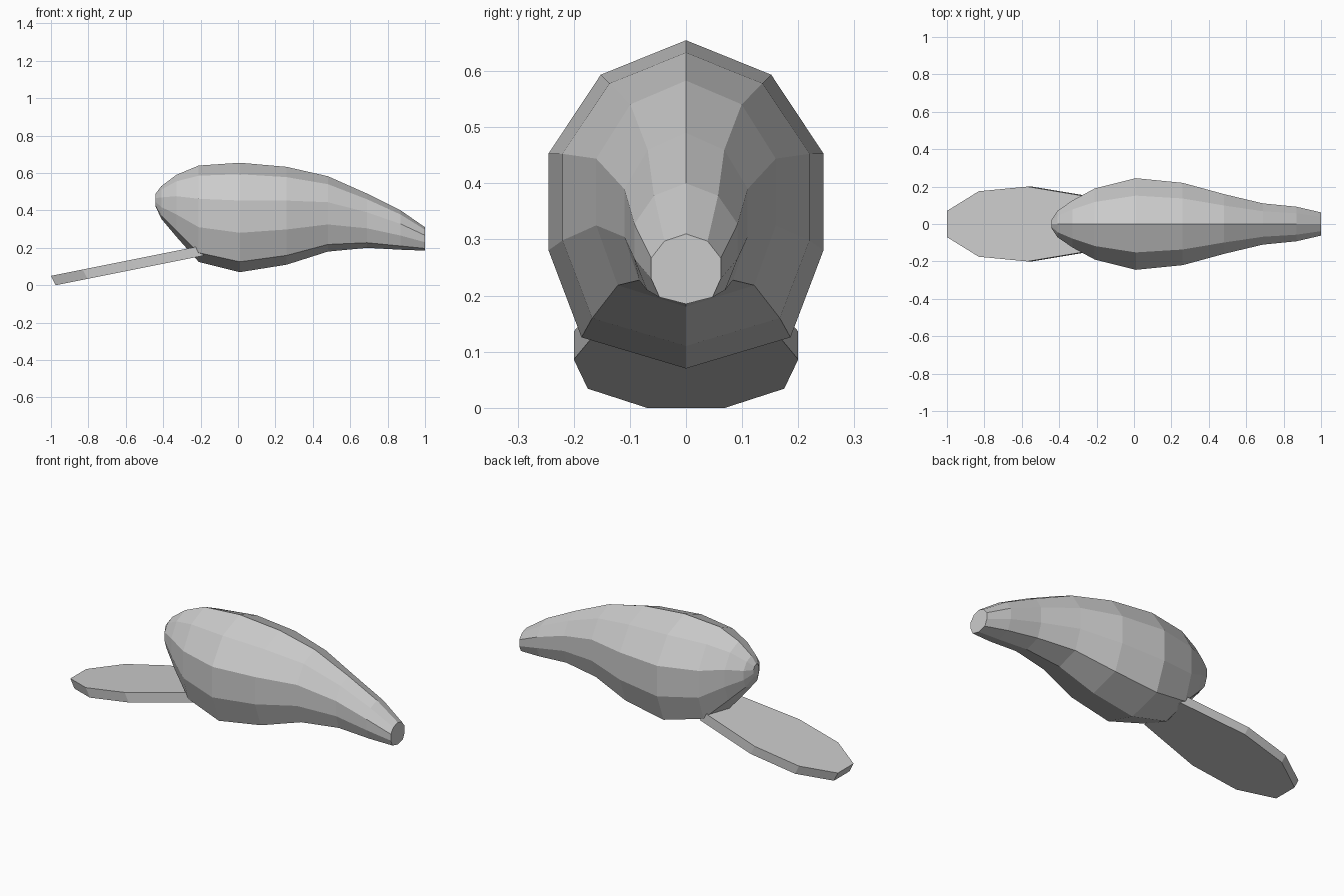
import bpy, bmesh

if "Cube" in bpy.data.objects:
    bpy.data.objects.remove(bpy.data.objects["Cube"])


def finish(bm, name):
    bmesh.ops.recalc_face_normals(bm, faces=bm.faces)
    mesh = bpy.data.meshes.new(name)
    bm.to_mesh(mesh)
    bm.free()
    obj = bpy.data.objects.new(name, mesh)
    bpy.context.collection.objects.link(obj)
    return obj


# Body: ten-sided rings lofted from rump to snout (x, bottom z, top z, half width)
stations = [
    (-0.44, 0.42, 0.49, 0.025),
    (-0.41, 0.355, 0.53, 0.07),
    (-0.33, 0.26, 0.59, 0.125),
    (-0.21, 0.125, 0.64, 0.19),
    (0.01, 0.07, 0.655, 0.245),
    (0.26, 0.11, 0.633, 0.22),
    (0.48, 0.18, 0.583, 0.16),
    (0.69, 0.20, 0.49, 0.11),
    (0.87, 0.19, 0.40, 0.092),
    (1.00, 0.185, 0.31, 0.062),
]
# Half section: (share of half width, share of height)
half = [(0, 1), (0.62, 0.895), (1, 0.655), (1, 0.36), (0.76, 0.095), (0, 0)]
section = half + [(-y, z) for y, z in half[-2:0:-1]]

bm = bmesh.new()
rings = [[bm.verts.new((x, w * y, lo + (hi - lo) * z)) for y, z in section]
         for x, lo, hi, w in stations]
n = len(section)
for a, b in zip(rings, rings[1:]):
    for i in range(n):
        j = (i + 1) % n
        bm.faces.new((a[i], a[j], b[j], b[i]))
bm.faces.new(rings[0])
bm.faces.new(rings[-1])
finish(bm, "body")

# Tail: flat sloping paddle
edge = [(-1.0, 0.07), (-0.83, 0.175), (-0.57, 0.2), (-0.21, 0.14)]
outline = edge + [(x, -y) for x, y in reversed(edge)]
bm = bmesh.new()
top = bm.faces.new([bm.verts.new((x, y, 0.05 + 0.2 * (x + 1))) for x, y in outline])
ext = bmesh.ops.extrude_face_region(bm, geom=[top], use_keep_orig=True)
low = [v for v in ext["geom"] if isinstance(v, bmesh.types.BMVert)]
bmesh.ops.translate(bm, verts=low, vec=(0.025, 0, -0.05))
finish(bm, "tail")
